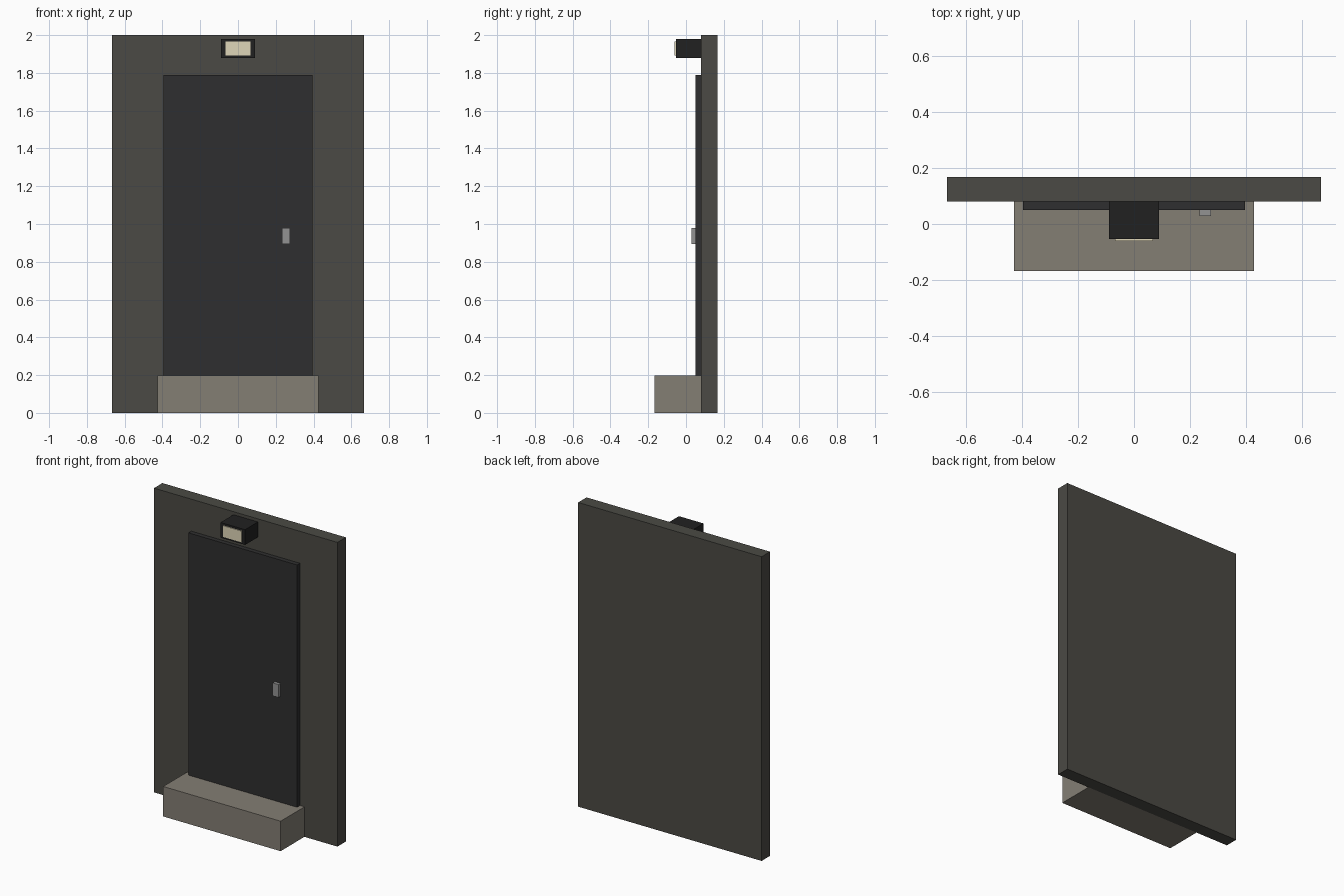
import bpy
from mathutils import Vector

if "Cube" in bpy.data.objects:
    bpy.data.objects.remove(bpy.data.objects["Cube"])


def material(name, rgb):
    mat = bpy.data.materials.new(name)
    mat.diffuse_color = (*rgb, 1.0)
    mat.use_nodes = True
    mat.node_tree.nodes["Principled BSDF"].inputs["Base Color"].default_value = mat.diffuse_color
    return mat


def box(name, x, y, z, mat):
    """Box spanning the given (min, max) ranges."""
    lo, hi = Vector((x[0], y[0], z[0])), Vector((x[1], y[1], z[1]))
    bpy.ops.mesh.primitive_cube_add(size=1, location=(lo + hi) / 2)
    ob = bpy.context.object
    ob.name = name
    ob.scale = hi - lo
    bpy.ops.object.transform_apply(location=False, rotation=False, scale=True)
    ob.data.materials.append(mat)
    return ob


stone = material("wall_stone", (0.07, 0.068, 0.058))
concrete = material("step_concrete", (0.23, 0.21, 0.175))
dark = material("door_paint", (0.028, 0.028, 0.029))
black = material("lamp_housing", (0.015, 0.015, 0.015))
glow = material("lamp_glass", (0.74, 0.67, 0.48))
metal = material("handle_metal", (0.29, 0.29, 0.29))

WALL_FRONT = 0.08
DOOR_FRONT = 0.05

# Wall slab and entrance step
box("wall", (-0.667, 0.667), (WALL_FRONT, 0.167), (0, 2), stone)
box("step", (-0.427, 0.427), (-0.167, WALL_FRONT), (0, 0.197), concrete)

# Door leaf and its handle
box("door", (-0.395, 0.395), (DOOR_FRONT, WALL_FRONT), (0.195, 1.79), dark)
box("door_handle", (0.233, 0.275), (0.028, DOOR_FRONT), (0.895, 0.98), metal)

# Lamp above the door
box("lamp_housing", (-0.089, 0.089), (-0.054, WALL_FRONT), (1.88, 1.98), black)
box("lamp_glass", (-0.067, 0.067), (-0.06, -0.054), (1.893, 1.967), glow)
